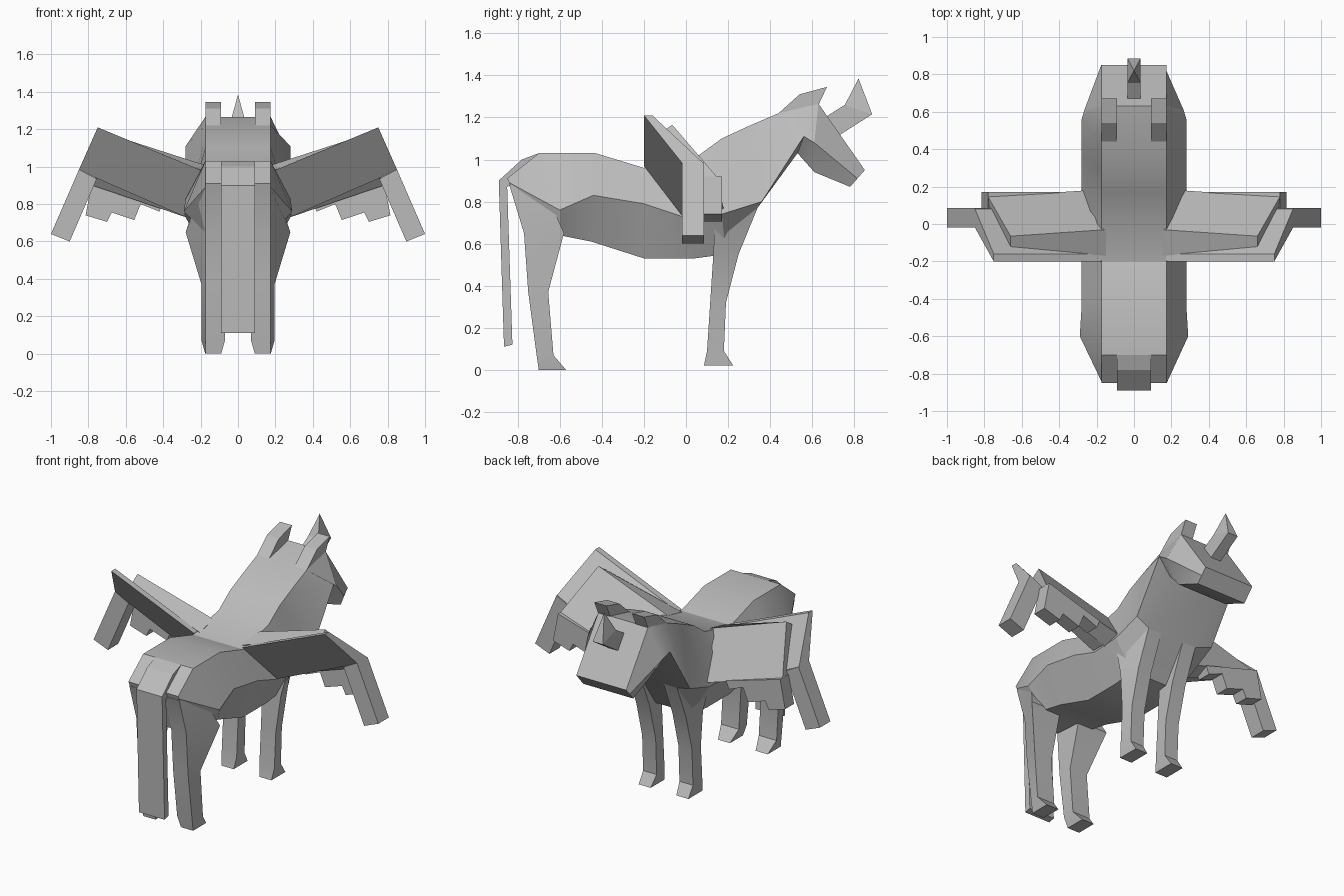
import bpy, bmesh

cube = bpy.data.objects.get("Cube")
if cube:
    bpy.data.objects.remove(cube, do_unlink=True)

# Single grey material
grey = bpy.data.materials.new("stone grey")
grey.use_nodes = True
colour = (0.5, 0.5, 0.5, 1)
grey.diffuse_color = colour
grey.node_tree.nodes["Principled BSDF"].inputs["Base Color"].default_value = colour


def loft(name, rings, mirror=False, smooth=True):
    """Skin a list of equal-length closed rings and cap both ends."""
    bm = bmesh.new()
    loops = [[bm.verts.new(p) for p in ring] for ring in rings]
    n = len(loops[0])
    for a, b in zip(loops, loops[1:]):
        for i in range(n):
            j = (i + 1) % n
            bm.faces.new((a[i], a[j], b[j], b[i]))
    bm.faces.new(loops[0])
    bm.faces.new(loops[-1])
    bmesh.ops.remove_doubles(bm, verts=bm.verts, dist=0.0005)
    bmesh.ops.recalc_face_normals(bm, faces=bm.faces)
    mesh = bpy.data.meshes.new(name)
    bm.to_mesh(mesh)
    bm.free()
    mesh.materials.append(grey)
    obj = bpy.data.objects.new(name, mesh)
    bpy.context.collection.objects.link(obj)
    if mirror:
        obj.modifiers.new("Mirror", 'MIRROR')
    if smooth:
        bpy.ops.object.select_all(action='DESELECT')
        obj.select_set(True)
        bpy.context.view_layer.objects.active = obj
        bpy.ops.object.shade_smooth_by_angle(angle=0.5)
    return obj


def plate(name, outline, x0, x1, mirror=False):
    """Extrude a side outline (y, z) between two x positions."""
    return loft(name, [[(x, y, z) for y, z in outline] for x in (x0, x1)], mirror, False)


def slab(name, outline, depths):
    """Thicken an (x, z) outline between its own back and front y values."""
    rings = [[(x, d[k], z) for (x, z), d in zip(outline, depths)] for k in (0, 1)]
    return loft(name, rings, True, False)


# Body, neck and head: top (y, z), side (y, z, half width), bottom (y, z)
HALF = 0.175
sections = [
    ((-.85, .91), (-.84, .89, .175), (-.77, .65)),
    ((-.70, 1.03), (-.60, .76, .29), (-.60, .64)),
    ((-.43, 1.03), (-.44, .83, .28), (-.45, .61)),
    ((-.20, .96), (-.20, .79, .28), (-.20, .53)),
    ((.06, 1.02), (-.02, .73, .28), (.04, .53)),
    ((.17, 1.10), (.17, .74, .28), (.19, .55)),
    ((.30, 1.16), (.36, .80, .28), (.34, .77)),
    ((.44, 1.22), (.56, 1.11, .28), (.53, 1.03)),
    ((.63, 1.265), (.61, 1.08, .265), (.61, .94)),
    ((.85, .95), (.815, .91, .175), (.78, .87)),
]
rings = []
for (ty, tz), (my, mz, w), (by, bz) in sections:
    left = [(HALF, ty, tz), (w, my, mz), (HALF, by, bz)]
    rings.append(left + [(-x, y, z) for x, y, z in reversed(left)])
loft("body_and_head", rings)


def legs(name, levels):
    """Levels: z, rear y, front y, inner x, outer rear x, outer front x."""
    loft(name, [[(xi, yr, z), (xr, yr, z), (xf, yf, z), (xi, yf, z)]
                for z, yr, yf, xi, xr, xf in levels], True)


legs("hind_legs", [
    (.88, -.84, -.68, .07, .175, .2),
    (.65, -.77, -.58, .07, .175, .28),
    (.37, -.75, -.655, .07, .175, .195),
    (.07, -.71, -.63, .07, .175, .195),
    (0, -.70, -.57, .09, .175, .175),
])
legs("front_legs", [
    (.77, .14, .34, .08, .27, .175),
    (.55, .13, .25, .08, .21, .175),
    (.32, .115, .19, .08, .185, .175),
    (.09, .10, .18, .08, .185, .175),
    (.02, .085, .225, .09, .175, .175),
])

# Tail, ears
plate("tail", [(-.70, 1.03), (-.78, 1.0), (-.89, .90), (-.865, .11),
               (-.825, .12), (-.85, .87), (-.70, .95)], -.09, .09)
plate("ears", [(.44, 1.22), (.54, 1.31), (.67, 1.345), (.63, 1.26), (.56, 1.2)],
      .09, HALF, True)

# Horn: square bar with a spike at its upper end
h = .035
loft("horn", [
    [(-h, .66, 1.2), (h, .66, 1.2), (h, .72, 1.11), (-h, .72, 1.11)],
    [(-h, .755, 1.26), (h, .755, 1.26), (h, .885, 1.215), (-h, .885, 1.215)],
    [(0, .82, 1.385)] * 4,
], smooth=False)

# Wings: rear panel, drooping tip, front panel and stepped feathers
slab("wing_rear_panel",
     [(.17, .97), (.75, 1.21), (.85, .985), (.76, .94), (.29, .735)],
     [(-.2, -.16), (-.2, -.16), (-.02, .08), (-.02, .08), (-.02, .08)])
slab("wing_tip", [(.85, .985), (1, .64), (.9, .6), (.755, .935)], [(-.02, .085)] * 4)
loft("wing_front_panel", [
    [(.15, -.17, .97), (.66, -.13, 1.12), (.78, .07, .90), (.25, .07, .72)],
    [(.15, -.03, 1.0), (.66, -.065, 1.165), (.78, .145, .92), (.25, .18, .76)],
], True, False)
slab("wing_feathers",
     [(.78, .92), (.815, .74), (.70, .705), (.675, .755), (.555, .715),
      (.52, .80), (.42, .76), (.40, .81)], [(.08, .17)] * 8)
